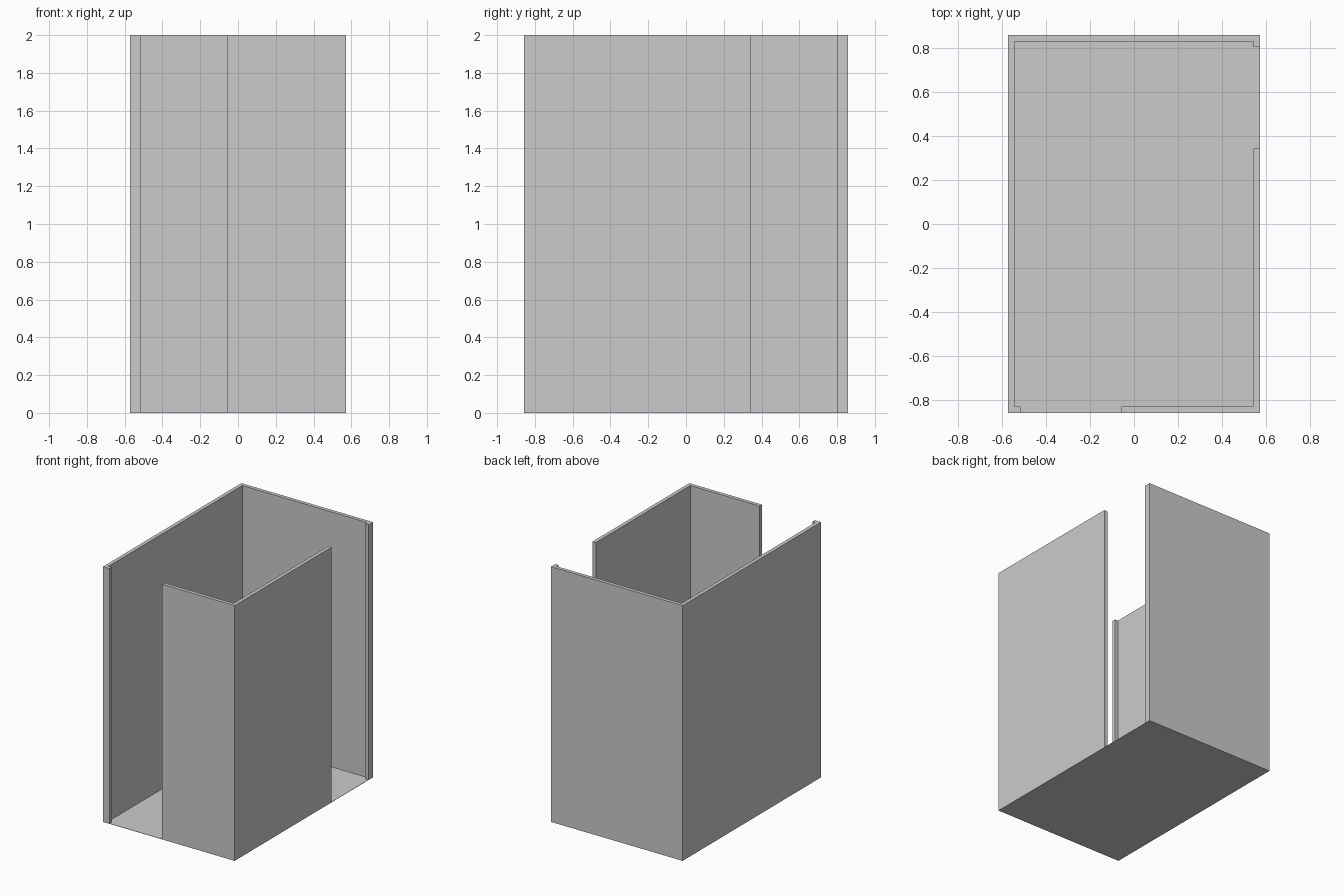
import bpy, bmesh

if "Cube" in bpy.data.objects:
    bpy.data.objects.remove(bpy.data.objects["Cube"])

X, Y, H = 0.571, 0.857, 2.0   # half width, half depth, height
T = 0.029                     # wall thickness
XI, YI = X - T, Y - T         # inner wall faces
FLOOR = 0.002


def extrude_plan(name, cells, z0, z1):
    """Raise joined plan rectangles (x0, x1, y0, y1) into one solid."""
    bm = bmesh.new()
    for x0, x1, y0, y1 in cells:
        bm.faces.new([bm.verts.new((x, y, z0)) for x, y in
                      ((x0, y0), (x1, y0), (x1, y1), (x0, y1))])
    bmesh.ops.remove_doubles(bm, verts=bm.verts[:], dist=1e-5)
    top = bmesh.ops.extrude_face_region(bm, geom=bm.faces[:], use_keep_orig=True)["geom"]
    bmesh.ops.translate(bm, vec=(0, 0, z1 - z0),
                        verts=[v for v in top if isinstance(v, bmesh.types.BMVert)])
    bmesh.ops.recalc_face_normals(bm, faces=bm.faces[:])
    mesh = bpy.data.meshes.new(name)
    bm.to_mesh(mesh)
    bm.free()
    obj = bpy.data.objects.new(name, mesh)
    bpy.context.collection.objects.link(obj)
    return obj


# Thin floor sheet
extrude_plan("floor", [(-X, X, -Y, Y)], 0, FLOOR)

# Left and back walls, with the short returns beside each doorway
extrude_plan("left_and_back_walls", [
    (-XI, -0.516, -Y, -YI),   # front return
    (-X, -XI, -Y, -YI),       # front left corner
    (-X, -XI, -YI, YI),       # left wall
    (-X, -XI, YI, Y),         # back left corner
    (-XI, XI, YI, Y),         # back wall
    (XI, X, YI, Y),           # back right corner
    (XI, X, 0.803, YI),       # right return
], FLOOR, H)

# Front and right walls meeting at the front right corner
extrude_plan("front_and_right_walls", [
    (-0.057, XI, -Y, -YI),    # front wall
    (XI, X, -Y, -YI),         # front right corner
    (XI, X, -YI, 0.343),      # right wall
], FLOOR, H)
